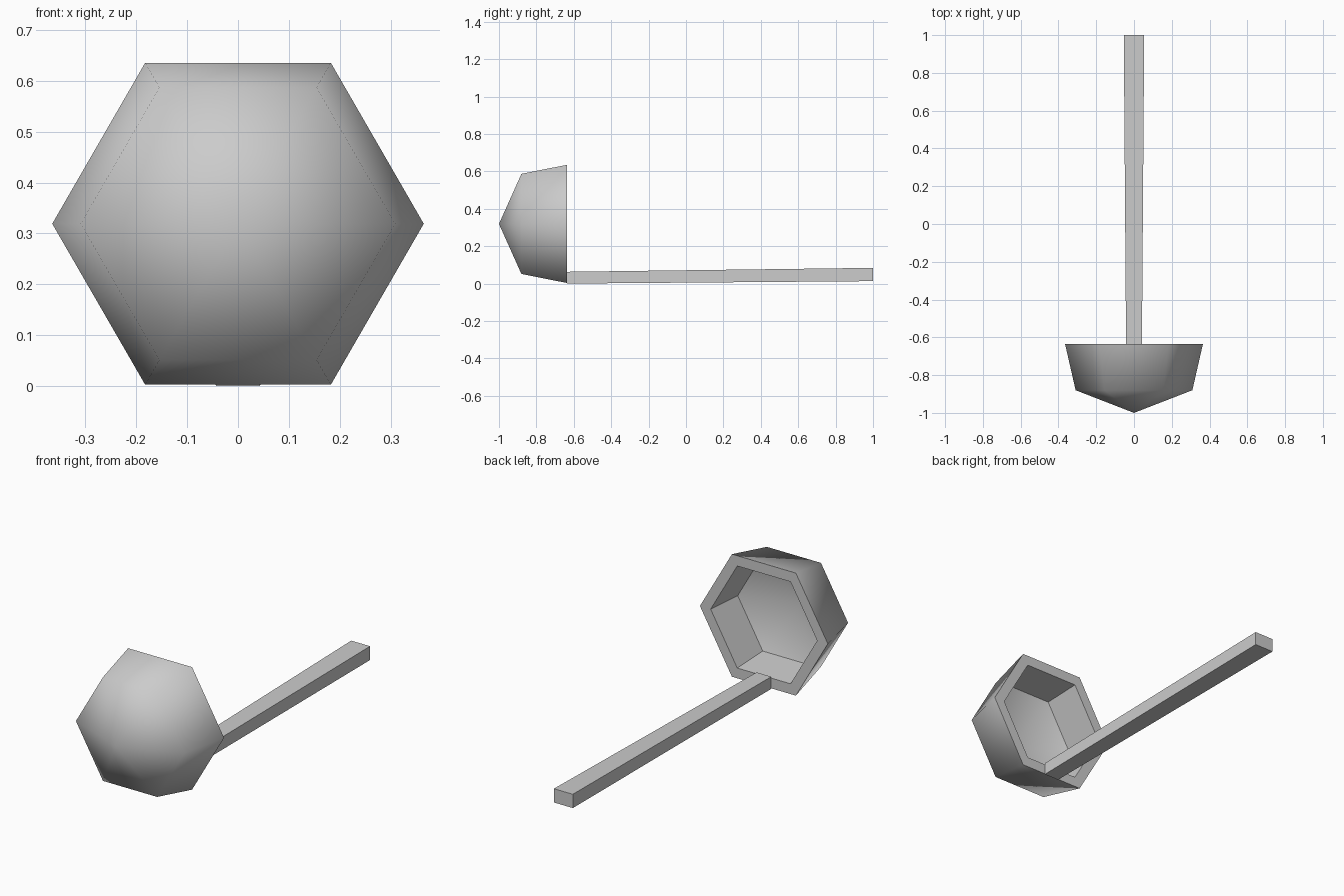
import bpy, bmesh, math

SIDES = 6
CENTRE_Z = 0.319

if "Cube" in bpy.data.objects:
    bpy.data.objects.remove(bpy.data.objects["Cube"], do_unlink=True)

# One plain grey metal for the whole ladle
metal = bpy.data.materials.new("grey_metal")
metal.use_nodes = True
colour = (0.6, 0.6, 0.6, 1)
metal.diffuse_color = colour
metal.node_tree.nodes["Principled BSDF"].inputs["Base Color"].default_value = colour


def finish(bm, name):
    bmesh.ops.recalc_face_normals(bm, faces=bm.faces)
    mesh = bpy.data.meshes.new(name)
    bm.to_mesh(mesh)
    bm.free()
    mesh.materials.append(metal)
    obj = bpy.data.objects.new(name, mesh)
    bpy.context.collection.objects.link(obj)
    return obj


def ring(bm, radius, y):
    angles = [math.tau * k / SIDES for k in range(SIDES)]
    return [bm.verts.new((radius * math.cos(a), y, CENTRE_Z + radius * math.sin(a)))
            for a in angles]


# Bowl: hexagonal shell from outer tip, over the rim, to inner tip
bm = bmesh.new()
profile = [(0.309, -0.88), (0.365, -0.635), (0.304, -0.635), (0.286, -0.83)]
smooth_bands = [True, False, False]
rings = [ring(bm, r, y) for r, y in profile]
for (lower, upper), smooth in zip(zip(rings, rings[1:]), smooth_bands):
    for k in range(SIDES):
        n = (k + 1) % SIDES
        bm.faces.new((lower[k], lower[n], upper[n], upper[k])).smooth = smooth
for loop, y in ((rings[0], -1.0), (rings[-1], -0.94)):
    tip = bm.verts.new((0, y, CENTRE_Z))
    for k in range(SIDES):
        bm.faces.new((loop[k], loop[(k + 1) % SIDES], tip)).smooth = True
# Crisp rim edges and a crisp edge around the inner floor
for loop in rings[1:]:
    for k in range(SIDES):
        bm.edges.get((loop[k], loop[(k + 1) % SIDES])).smooth = False
finish(bm, "bowl")

# Handle: slightly flared, rising bar
bm = bmesh.new()
ends = []
for y, half, low, high in ((-0.635, 0.042, 0.0, 0.063), (1.0, 0.054, 0.013, 0.084)):
    corners = ((-half, low), (half, low), (half, high), (-half, high))
    ends.append([bm.verts.new((x, y, z)) for x, z in corners])
for end in ends:
    bm.faces.new(end)
for k in range(4):
    n = (k + 1) % 4
    bm.faces.new((ends[0][k], ends[0][n], ends[1][n], ends[1][k]))
finish(bm, "handle")
